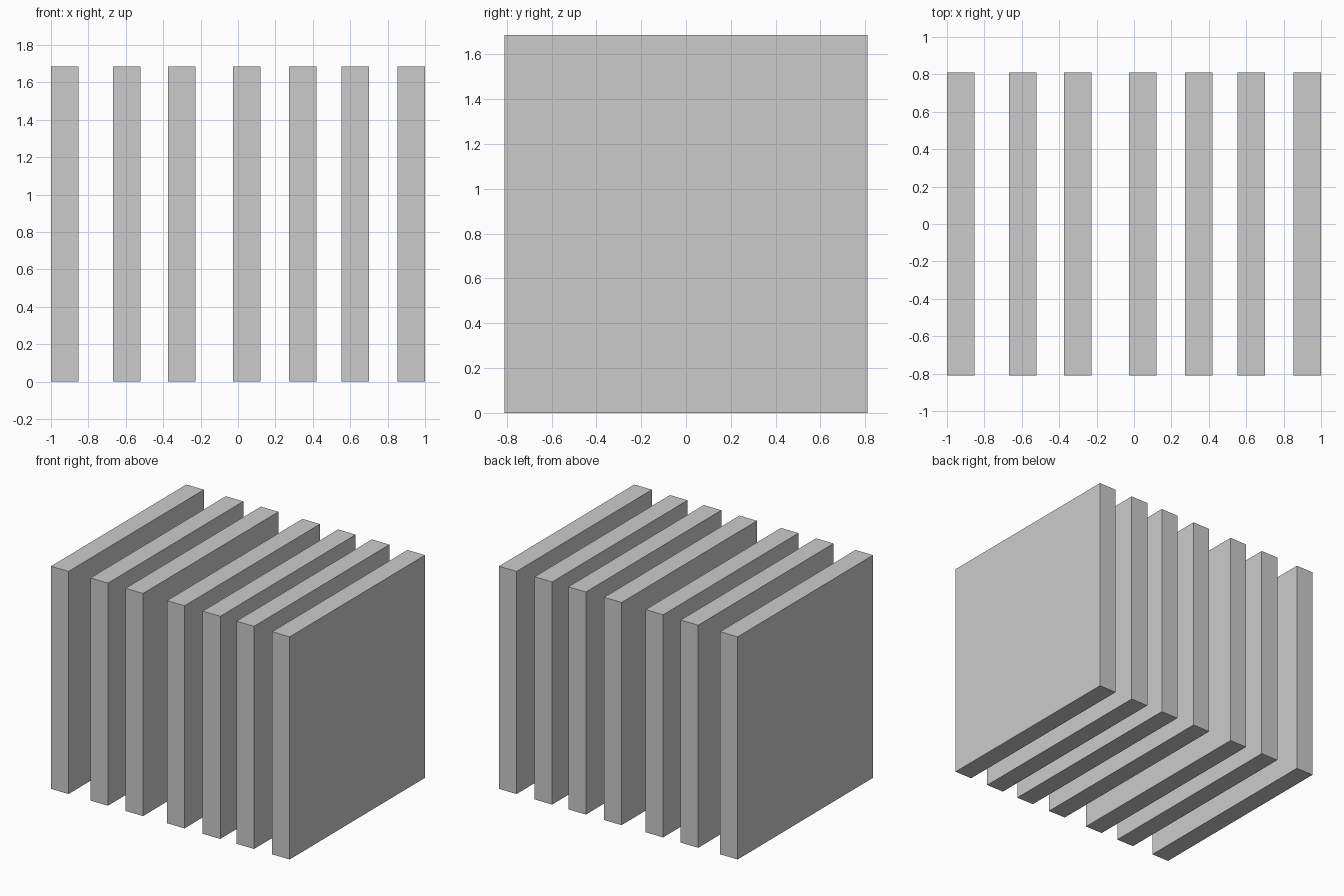
import bpy

if "Cube" in bpy.data.objects:
    bpy.data.objects.remove(bpy.data.objects["Cube"])

THICK, DEPTH, HEIGHT = 0.147, 1.62, 1.686


def add_slab(name, x):
    bpy.ops.mesh.primitive_cube_add(size=1, location=(x, 0, HEIGHT / 2))
    slab = bpy.context.object
    slab.name = name
    slab.scale = (THICK, DEPTH, HEIGHT)
    bpy.ops.object.transform_apply(location=False, rotation=False, scale=True)


# Row of upright parallel slabs, unevenly spaced along x
for i, x in enumerate((-0.9265, -0.596, -0.302, 0.046, 0.345, 0.628, 0.9265), 1):
    add_slab(f"upright_slab_{i}", x)
